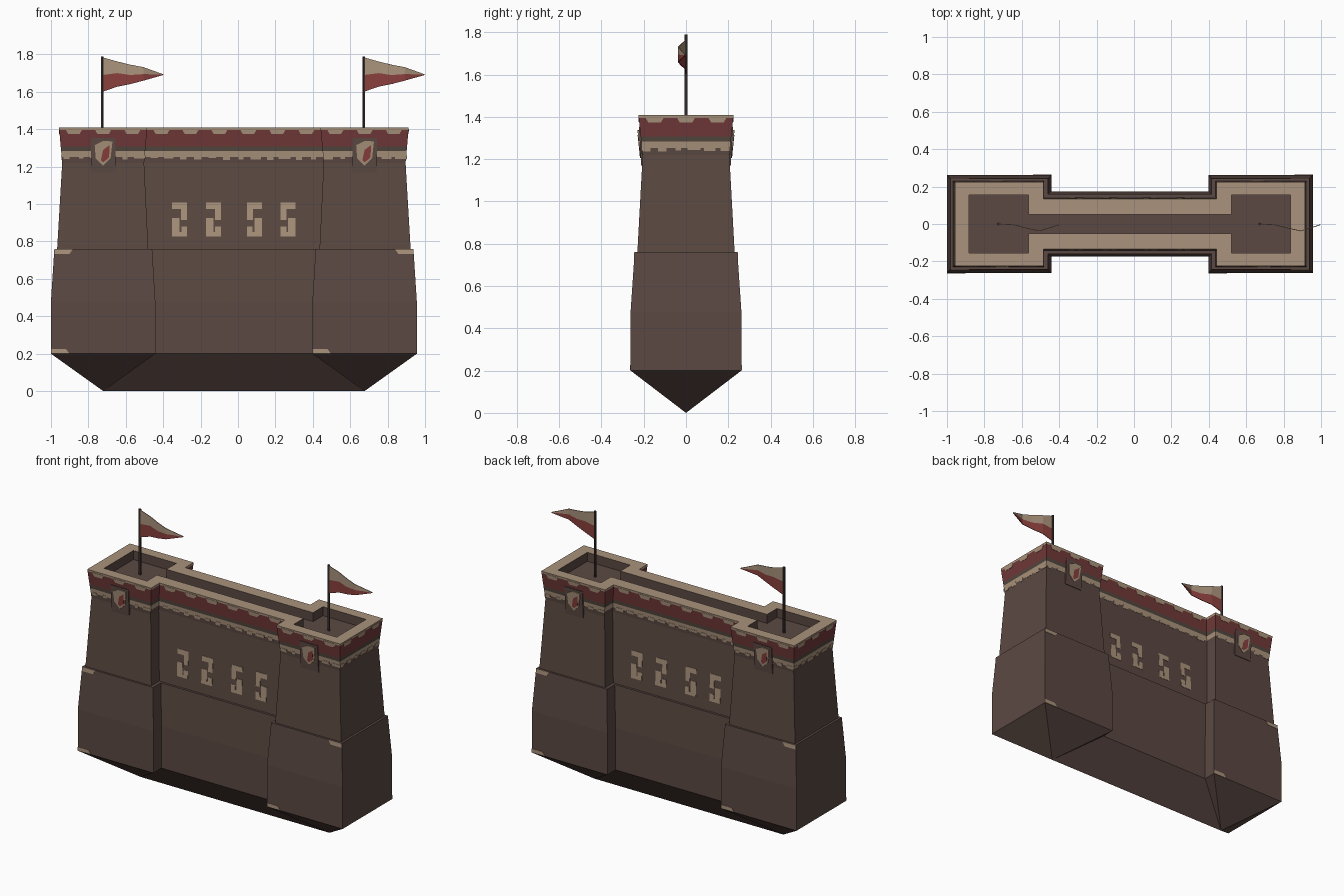
import bpy, bmesh, math, random
from mathutils import Vector

if "Cube" in bpy.data.objects:
    bpy.data.objects.remove(bpy.data.objects["Cube"])

random.seed(4)
CX = -0.022  # centre of the masonry


def mat(name, rgb):
    m = bpy.data.materials.new(name)
    m.diffuse_color = (*rgb, 1)
    m.use_nodes = True
    m.node_tree.nodes["Principled BSDF"].inputs["Base Color"].default_value = m.diffuse_color
    return m


STONE = mat("brown stone", (0.105, 0.066, 0.055))
TAN = mat("tan trim", (0.40, 0.29, 0.20))
RED = mat("dark red band", (0.165, 0.040, 0.040))
GREY = mat("dull stripe", (0.085, 0.062, 0.048))
CLOTH = mat("flag red", (0.25, 0.050, 0.045))
POLE = mat("dark wood", (0.055, 0.038, 0.034))

# Wall profile: z, tower outer x, tower inner x, tower half depth, wall half depth
PROFILE = [
    (0.20, 0.978, 0.420, 0.262, 0.175),
    (0.48, 0.978, 0.420, 0.262, 0.175),
    (0.76, 0.960, 0.437, 0.243, 0.160),
    (0.7601, 0.945, 0.458, 0.230, 0.145),
    (1.22, 0.918, 0.480, 0.205, 0.120),
    (1.41, 0.935, 0.463, 0.225, 0.135),
]


def plan(z, xo, xi, yt, yw):
    """Two towers joined by a thinner wall, counter-clockwise from above."""
    half = [(xo, -yt), (xo, yt), (xi, yt), (xi, yw), (-xi, yw), (-xi, yt)]
    return [Vector((x + CX, y, z)) for x, y in half] + \
           [Vector((CX - x, -y, z)) for x, y in half]


def ring(z):
    for a, b in zip(PROFILE, PROFILE[1:]):
        if z <= b[0]:
            t = (z - a[0]) / (b[0] - a[0])
            return plan(*[p + (q - p) * t for p, q in zip(a, b)])
    return plan(*PROFILE[-1])


def finish(bm, name, mats):
    bmesh.ops.recalc_face_normals(bm, faces=bm.faces)
    me = bpy.data.meshes.new(name)
    bm.to_mesh(me)
    bm.free()
    for m in mats:
        me.materials.append(m)
    ob = bpy.data.objects.new(name, me)
    bpy.context.collection.objects.link(ob)
    return ob


# Masonry body: keel, battered tiers, coloured bands, rim and sunken walkway
def band(z):
    if z < 1.252 or z > 1.42:
        return 0
    return 1 if z < 1.283 else 3 if z < 1.307 else 2 if z < 1.396 else 1


bm = bmesh.new()
levels = [0.20, 0.48, 0.76, 0.7601, 1.22, 1.252, 1.283, 1.307, 1.396, 1.41]
rings = [[bm.verts.new(p) for p in ring(z)] for z in levels]
for z in (1.41, 1.35):
    rings.append([bm.verts.new(p) for p in plan(z, 0.86, 0.542, 0.155, 0.05)])
for k, (a, b) in enumerate(zip(rings, rings[1:])):
    for i in range(12):
        j = (i + 1) % 12
        f = bm.faces.new((a[i], a[j], b[j], b[i]))
        f.material_index = 0 if k == 10 else 1 if k == 9 else band((levels[k] + levels[k + 1]) / 2)
bm.faces.new(rings[-1])
keel_r = bm.verts.new((CX + 0.698, 0, 0))
keel_l = bm.verts.new((CX - 0.698, 0, 0))
for i in range(12):
    a, b = rings[0][i], rings[0][(i + 1) % 12]
    ka, kb = [keel_r if v.co.x > CX else keel_l for v in (a, b)]
    bm.faces.new((b, a, ka) if ka == kb else (b, a, ka, kb))
finish(bm, "castle_body", [STONE, TAN, RED, GREY])


# Thin plates lying on the sloped wall faces; u runs left to right from the middle
def place(edge, u, z, off):
    r = ring(z)
    a, b = r[edge], r[(edge + 1) % 12]
    d = (b - a).normalized()
    return (a + b) / 2 + d * u + Vector((d.y, -d.x, 0)) * off


def plate(bm, edge, pts, off=0.004):
    front = [bm.verts.new(place(edge, u, z, off)) for u, z in pts]
    back = [bm.verts.new(place(edge, u, z, -0.004)) for u, z in pts]
    bm.faces.new(front)
    bm.faces.new(back[::-1])
    for i in range(len(pts)):
        j = (i + 1) % len(pts)
        bm.faces.new((front[j], front[i], back[i], back[j]))


def rect(u0, u1, z0, z1):
    return [(u0, z0), (u1, z0), (u1, z1), (u0, z1)]


# Scalloped top trim and ragged lower trim around the whole battlement
scallops, teeth = bmesh.new(), bmesh.new()
for e in range(12):
    r = ring(1.39)
    length = (r[(e + 1) % 12] - r[e]).length
    if length < 0.2:
        continue
    n = max(3, round(length / 0.155))
    for k in range(n):
        u = ((k + 0.5) / n - 0.5) * length
        plate(scallops, e, [(u - 0.03, 1.374), (u + 0.03, 1.374),
                            (u + 0.045, 1.40), (u - 0.045, 1.40)], 0.002)
    for k in range(2 * n):
        u = ((k + 0.5) / (2 * n) - 0.5) * length
        w = random.uniform(0.012, 0.032)
        plate(teeth, e, rect(u - w, u + w, random.uniform(1.236, 1.246), 1.26), 0.002)
finish(scallops, "scalloped_trim", [TAN])
finish(teeth, "ragged_trim", [TAN])

# Parts repeated on the front (edges 7, 9, 11) and turned round for the back
windows, corners, boards, crests, crest_halves = [bmesh.new() for _ in range(5)]
for turn in (0, 6):
    left, wall, right = [(e + turn) % 12 for e in (7, 9, 11)]
    # Broken light surrounds of the narrow wall windows
    for u0, flip in ((-0.33, 0), (-0.15, 0), (0.07, 1), (0.25, 1)):
        for a, b, z0, z1 in ((0, 0.6, 0.975, 1.008), (0.6, 1, 0.915, 1.008),
                             (0, 0.5, 0.85, 0.925), (0.62, 1, 0.85, 0.88),
                             (0, 1, 0.828, 0.85)):
            if flip and z0 < 0.9:
                a, b = 1 - b, 1 - a
            if flip and z0 > 0.9:
                a, b = (1 - b, 1 - a) if z0 < 0.95 else (0.4, 1)
            plate(windows, wall, rect(u0 + a * 0.08, u0 + b * 0.08, z0, z1), 0.002)
    # Worn corner stones
    for e, u0, z0, z1, s in ((left, -0.279, 0.201, 0.226, 1), (right, -0.279, 0.201, 0.226, 1),
                             (left, -0.261, 0.759, 0.732, 1), (right, 0.261, 0.759, 0.732, -1)):
        plate(corners, e, [(u0, z0), (u0 + s * 0.098, z0), (u0 + s * 0.08, z1), (u0, z1)], 0.002)
    # Crest boards on the towers
    for e in (left, right):
        plate(boards, e, rect(-0.066, 0.066, 1.17, 1.352))
        plate(crests, e, [(-0.04, 1.245), (0.0, 1.205), (0.04, 1.245), (0.05, 1.335),
                          (0.0, 1.338), (-0.045, 1.315)], 0.012)
        plate(crest_halves, e, [(-0.012, 1.235), (0.0, 1.222), (0.032, 1.25), (0.034, 1.315),
                                (0.0, 1.29)], 0.014)
finish(windows, "window_surrounds", [TAN])
finish(corners, "corner_stones", [TAN])
finish(boards, "crest_boards", [STONE])
finish(crests, "crests", [TAN])
finish(crest_halves, "crest_fields", [CLOTH])

# Poles and two-tone pennants: distance from pole, y, top, middle, bottom
WAVE = [(0, 0, 1.785, 1.69, 1.60), (0.08, -0.004, 1.762, 1.70, 1.628),
        (0.15, -0.022, 1.745, 1.69, 1.642), (0.22, -0.037, 1.732, 1.695, 1.660),
        (0.325, -0.004, 1.694, 1.692, 1.690)]
for side, x in (("left", -0.725), ("right", 0.672)):
    bpy.ops.mesh.primitive_cylinder_add(vertices=6, radius=0.008, depth=0.44,
                                        location=(x, 0, 1.57))
    pole = bpy.context.object
    pole.name = side + "_flag_pole"
    pole.data.materials.append(POLE)
    bm = bmesh.new()
    cols = [[bm.verts.new((x + d, y, z)) for z in zs] for d, y, *zs in WAVE]
    for a, b in zip(cols, cols[1:]):
        for k in range(2):
            f = bm.faces.new((a[k], a[k + 1], b[k + 1], b[k]))
            f.material_index = k
    flag = finish(bm, side + "_pennant", [TAN, CLOTH])
    mod = flag.modifiers.new("thickness", 'SOLIDIFY')
    mod.thickness = 0.004
    mod.offset = 0
